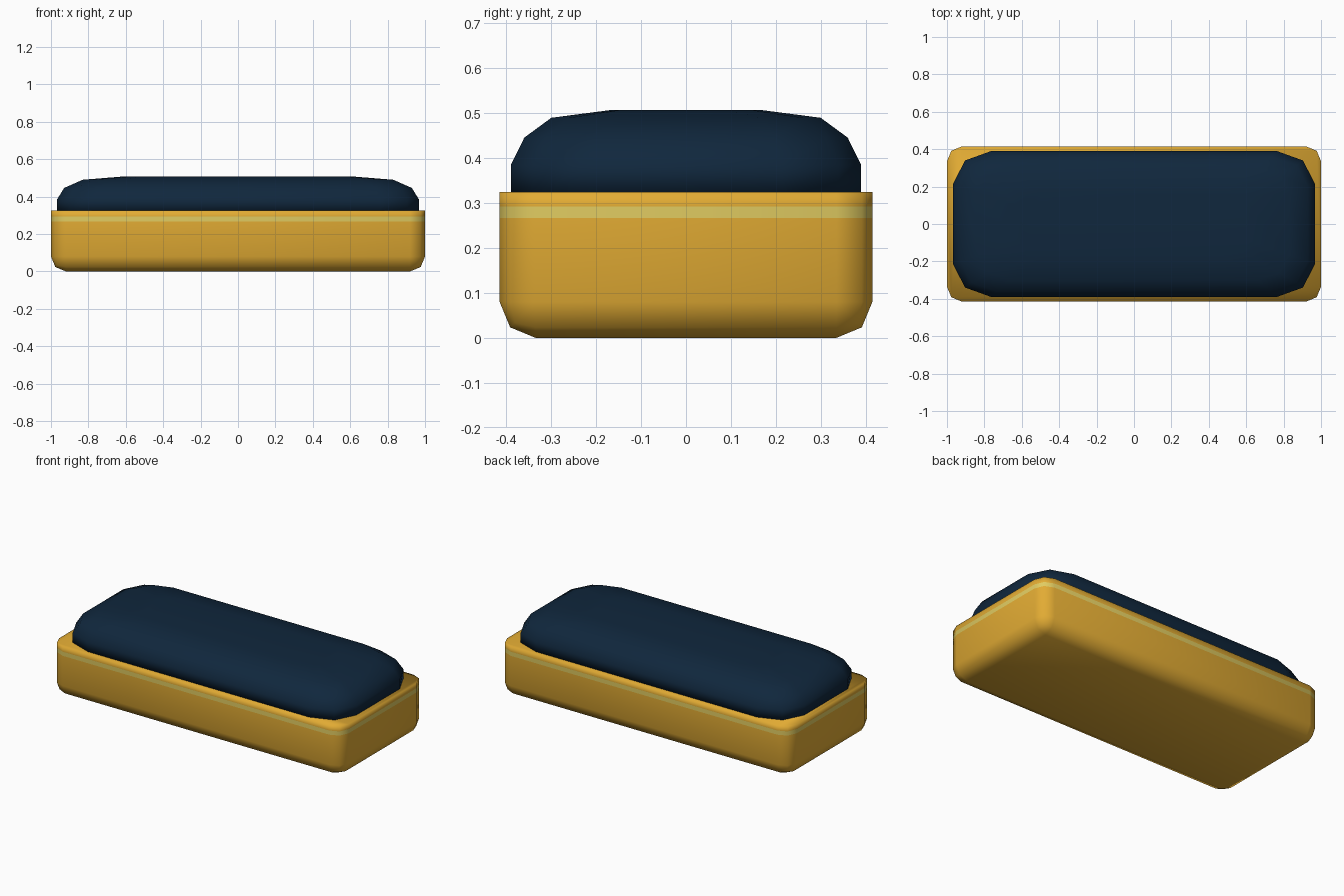
import bpy
import bmesh
from mathutils import Vector

cube = bpy.data.objects.get("Cube")
if cube:
    bpy.data.objects.remove(cube, do_unlink=True)


def material(name, rgb):
    mat = bpy.data.materials.new(name)
    mat.use_nodes = True
    mat.diffuse_color = (*rgb, 1)
    mat.node_tree.nodes["Principled BSDF"].inputs["Base Color"].default_value = (*rgb, 1)
    return mat


def finish(bm, name, mats):
    bmesh.ops.recalc_face_normals(bm, faces=bm.faces)
    for face in bm.faces:
        face.smooth = True
    mesh = bpy.data.meshes.new(name)
    bm.to_mesh(mesh)
    bm.free()
    for mat in mats:
        mesh.materials.append(mat)
    obj = bpy.data.objects.new(name, mesh)
    bpy.context.collection.objects.link(obj)
    return obj


yellow = material("golden yellow", (0.76, 0.41, 0.034))
pale = material("pale yellow", (0.75, 0.60, 0.12))
navy = material("navy felt", (0.005, 0.02, 0.046))

# Handle: box with rounded sides and underside, flat rim on top
HEIGHT = 0.325
STRIPE = (0.267, 0.293)
bm = bmesh.new()
bmesh.ops.create_cube(bm, size=1)
for v in bm.verts:
    v.co = Vector((v.co.x * 2, v.co.y * 0.83, (v.co.z + 0.5) * HEIGHT))
round_edges = [e for e in bm.edges if min(v.co.z for v in e.verts) < 0.01]
bmesh.ops.bevel(bm, geom=round_edges, offset=0.08, segments=2, profile=0.5,
                affect='EDGES', clamp_overlap=True)

# Stripe: band of faces cut around the handle
for z in STRIPE:
    bmesh.ops.bisect_plane(bm, geom=bm.verts[:] + bm.edges[:] + bm.faces[:],
                           plane_co=(0, 0, z), plane_no=(0, 0, 1))
for f in bm.faces:
    if STRIPE[0] < f.calc_center_median().z < STRIPE[1]:
        f.material_index = 1
finish(bm, "handle", [yellow, pale])

# Felt pad: stacked rounded outlines that shrink into a domed top
# Each ring is half width, half depth, height
rings = [(0.967, 0.39, 0.32), (0.967, 0.39, 0.385), (0.93, 0.36, 0.446),
         (0.83, 0.30, 0.49), (0.62, 0.17, 0.507)]
corner = [(1, 0.55), (0.935, 0.87), (0.79, 1)]
outline = (corner + [(-x, y) for x, y in reversed(corner)]
           + [(-x, -y) for x, y in corner] + [(x, -y) for x, y in reversed(corner)])
bm = bmesh.new()
loops = [[bm.verts.new((x * w, y * d, z)) for x, y in outline] for w, d, z in rings]
for low, high in zip(loops, loops[1:]):
    for i in range(len(outline)):
        j = (i + 1) % len(outline)
        bm.faces.new((low[i], low[j], high[j], high[i]))
bm.faces.new(loops[-1])
bm.faces.new(loops[0][::-1])
finish(bm, "felt_pad", [navy])
